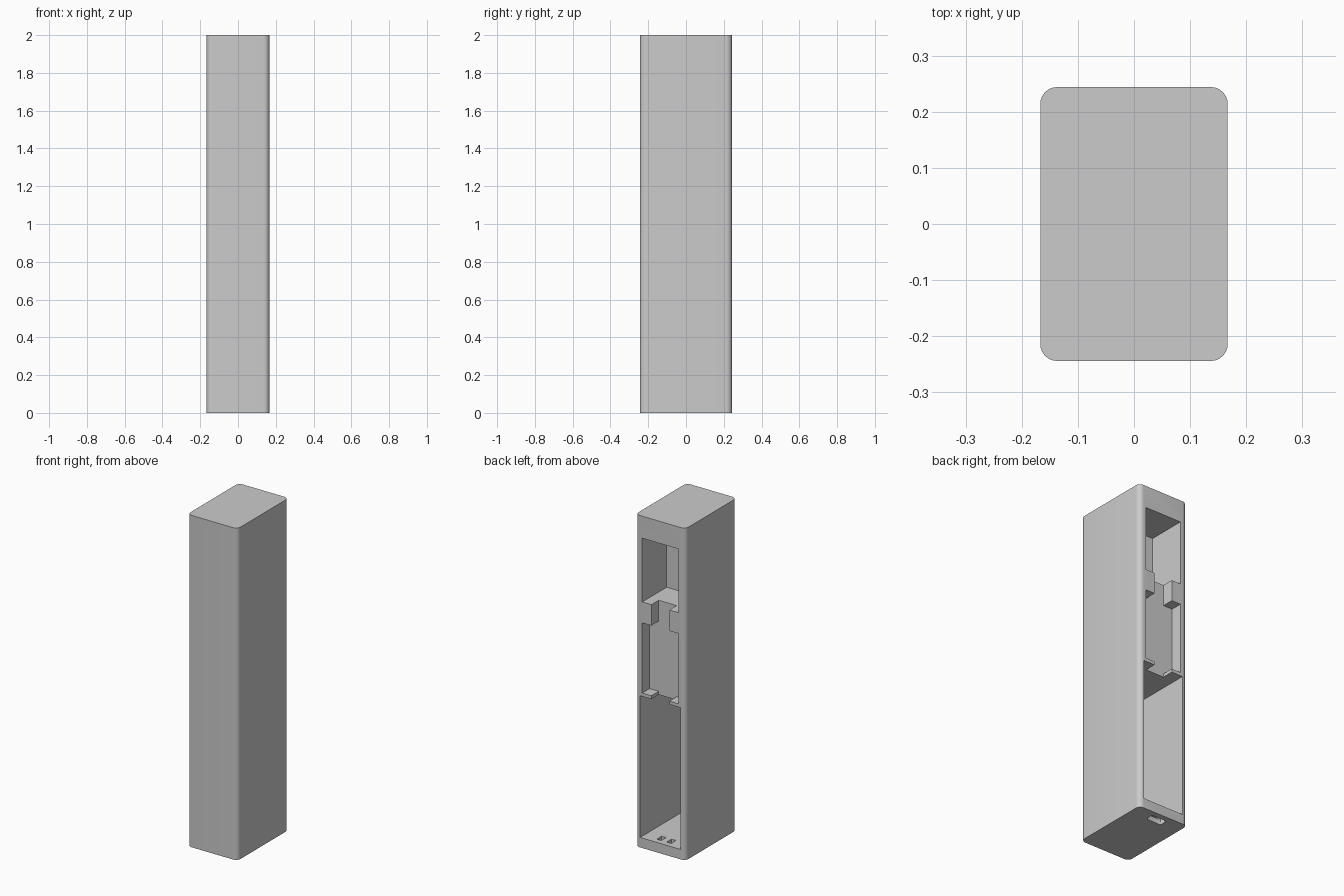
import bpy, bmesh, math

cube = bpy.data.objects.get("Cube")
if cube:
    bpy.data.objects.remove(cube, do_unlink=True)

grey = bpy.data.materials.new("light grey")
grey.use_nodes = True
grey.diffuse_color = (0.6, 0.6, 0.6, 1)
grey.node_tree.nodes["Principled BSDF"].inputs["Base Color"].default_value = (0.6, 0.6, 0.6, 1)

HALF_X, HALF_Y, HEIGHT = 0.167, 0.244, 2.0


def rounded_rect(hx, hy, r, cx=0, cy=0, steps=8):
    """Outline of a rectangle with rounded corners."""
    points = []
    for quarter, (sx, sy) in enumerate([(1, 1), (-1, 1), (-1, -1), (1, -1)]):
        for i in range(steps + 1):
            a = (quarter + i / steps) * math.pi / 2
            points.append((cx + sx * (hx - r) + r * math.cos(a),
                           cy + sy * (hy - r) + r * math.sin(a)))
    return points


def rect(x0, x1, y0, y1):
    return [(x0, y0), (x1, y0), (x1, y1), (x0, y1)]


def prism(name, outline, low, high, upright=True):
    """Extrude an outline along z (upright) or along y."""
    bm = bmesh.new()
    place = (lambda p: (p[0], p[1], low)) if upright else (lambda p: (p[0], low, p[1]))
    face = bm.faces.new([bm.verts.new(place(p)) for p in outline])
    result = bmesh.ops.extrude_face_region(bm, geom=[face])
    verts = [g for g in result["geom"] if isinstance(g, bmesh.types.BMVert)]
    step = high - low
    bmesh.ops.translate(bm, verts=verts, vec=(0, 0, step) if upright else (0, step, 0))
    bmesh.ops.recalc_face_normals(bm, faces=bm.faces)
    mesh = bpy.data.meshes.new(name)
    bm.to_mesh(mesh)
    bm.free()
    mesh.materials.append(grey)
    obj = bpy.data.objects.new(name, mesh)
    bpy.context.collection.objects.link(obj)
    return obj


# Tall case with rounded upright edges
case = prism("case", rounded_rect(HALF_X, HALF_Y, 0.03), 0, HEIGHT)

# Pockets open to the back: deep lower bay, upper bay, shallow recess with neck
OUT = HALF_Y + 0.1
lower = prism("lower_bay", rect(-0.135, 0.135, 0.06, 0.914), -0.21, OUT, False)
upper = prism("upper_bay", rect(-0.121, 0.121, 1.483, 1.867), 0.011, OUT, False)
half = [(0.06, 0.85), (0.06, 0.934), (0.121, 0.934), (0.121, 1.357), (0.06, 1.357), (0.06, 1.55)]
cross = half + [(-x, z) for x, z in reversed(half)]
recess = prism("shallow_recess", cross, 0.174, OUT, False)

# Slot in the underside with a bridge between two holes above it
slot = prism("bottom_slot", rounded_rect(0.05, 0.025, 0.015, 0, 0.186, 4), -0.1, 0.03)
holes = [prism("floor_hole", rect(cx - 0.015, cx + 0.015, 0.163, 0.209), 0.015, 0.1)
         for cx in (-0.033, 0.033)]

bpy.context.view_layer.objects.active = case
for cutter in [lower, upper, recess, slot] + holes:
    cutter.hide_render = True
    mod = case.modifiers.new("cut", 'BOOLEAN')
    mod.operation = 'DIFFERENCE'
    mod.solver = 'EXACT'
    mod.object = cutter
    bpy.ops.object.modifier_apply(modifier=mod.name)
    bpy.data.objects.remove(cutter, do_unlink=True)

# Smooth the rounded edges, keep the rest crisp
for obj in bpy.context.selected_objects:
    obj.select_set(False)
case.select_set(True)
bpy.ops.object.shade_smooth_by_angle(angle=math.radians(30))
